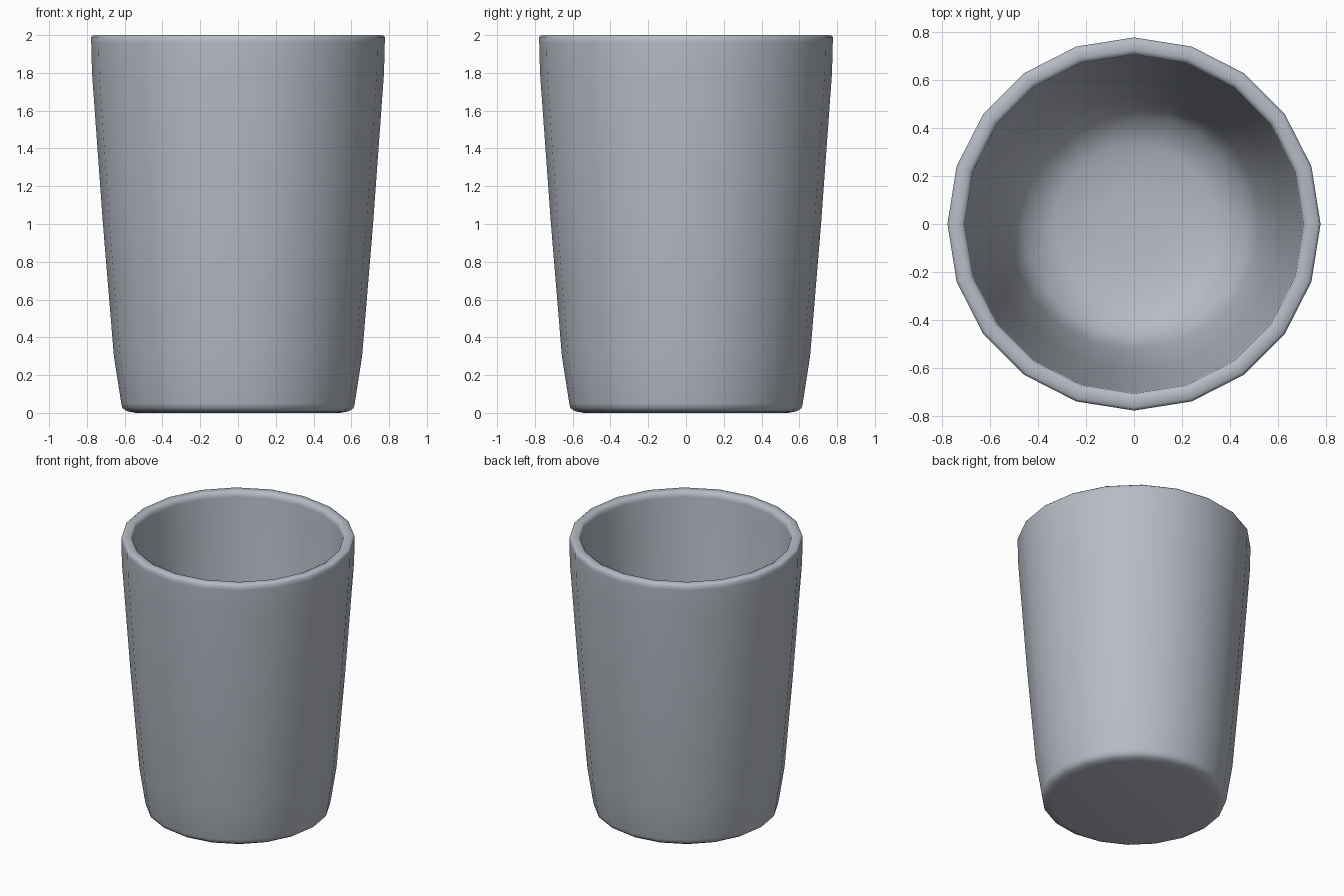
import bpy, bmesh, math

if "Cube" in bpy.data.objects:
    bpy.data.objects.remove(bpy.data.objects["Cube"])

SIDES = 20
# Radius / height: underside, outer wall, rounded rim, tapering inner wall, bowl-shaped floor
PROFILE = [(0.54, 0.0), (0.585, 0.008), (0.612, 0.025), (0.618, 0.05), (0.657, 0.30), (0.715, 1.0),
           (0.773, 1.80), (0.777, 1.96), (0.777, 1.99), (0.765, 2.0), (0.725, 2.0),
           (0.706, 1.99), (0.703, 1.96), (0.69, 1.80), (0.61, 1.0), (0.525, 0.30),
           (0.46, 0.14), (0.33, 0.08), (0.15, 0.06)]

# Revolve the profile into a closed cup
bm = bmesh.new()
rings = [[bm.verts.new((r * math.cos(2 * math.pi * i / SIDES),
                        r * math.sin(2 * math.pi * i / SIDES), z))
          for i in range(SIDES)] for r, z in PROFILE]
for a, b in zip(rings, rings[1:]):
    for i in range(SIDES):
        j = (i + 1) % SIDES
        bm.faces.new((a[i], a[j], b[j], b[i]))
bm.faces.new(rings[0][::-1])   # underside
bm.faces.new(rings[-1])        # inner floor
bmesh.ops.recalc_face_normals(bm, faces=bm.faces)
for f in bm.faces:
    f.smooth = True

mesh = bpy.data.meshes.new("cup")
bm.to_mesh(mesh)
bm.free()
cup = bpy.data.objects.new("cup", mesh)
bpy.context.collection.objects.link(cup)

# Plain grey
grey = bpy.data.materials.new("grey")
grey.diffuse_color = (0.47, 0.50, 0.56, 1)
grey.use_nodes = True
grey.node_tree.nodes["Principled BSDF"].inputs["Base Color"].default_value = grey.diffuse_color
mesh.materials.append(grey)
